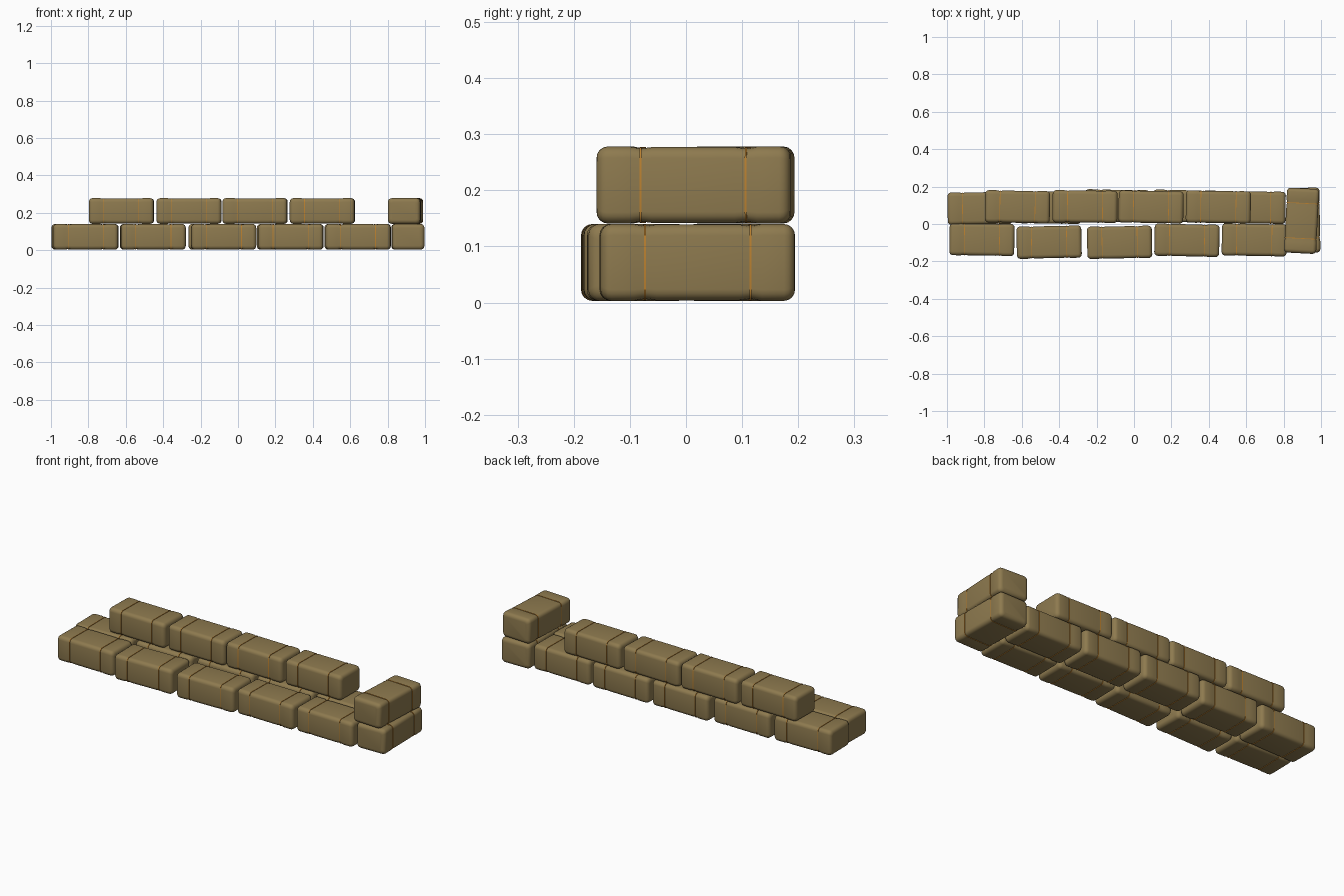
import bpy, bmesh, math

if "Cube" in bpy.data.objects:
    bpy.data.objects.remove(bpy.data.objects["Cube"])

L, W, H, R = 0.347, 0.173, 0.137, 0.02   # bale size and edge radius
STRING = 0.094                           # string distance from bale middle


def material(name, rgb):
    m = bpy.data.materials.new(name)
    m.diffuse_color = (*rgb, 1)
    m.use_nodes = True
    m.node_tree.nodes["Principled BSDF"].inputs["Base Color"].default_value = m.diffuse_color
    return m


straw = material("straw", (0.27, 0.195, 0.078))
twine = material("orange_twine", (0.50, 0.22, 0.03))


def ring(bm, x, inset, r=R):
    """Rounded rectangle cross-section in the yz plane."""
    verts = []
    hw, hh = W / 2 - inset, H / 2 - inset
    r = max(r - inset * 0.5, 0.006)
    for k, (sy, sz) in enumerate([(1, 1), (-1, 1), (-1, -1), (1, -1)]):
        for i in range(5):
            a = math.pi / 2 * (k + i / 4)
            verts.append(bm.verts.new((x, sy * (hw - r) + r * math.cos(a),
                                       sz * (hh - r) + r * math.sin(a))))
    return verts


def bridge(bm, a, b, mat):
    n = len(a)
    for i in range(n):
        f = bm.faces.new((a[i], a[(i + 1) % n], b[(i + 1) % n], b[i]))
        f.material_index = mat


def bale(name, x, y, z, deg):
    bm = bmesh.new()
    # straw body: rounded ends, pinched where the strings run
    half = [(0, 0.001), (STRING - 0.02, 0.001), (STRING - 0.004, 0.003),
            (STRING + 0.004, 0.003), (STRING + 0.02, 0.0)]
    for i in range(5):
        a = math.pi / 2 * i / 4
        half.append((L / 2 - R + R * math.sin(a), R * (1 - math.cos(a))))
    stations = [(-px, d) for px, d in reversed(half[1:])] + half
    loops = [ring(bm, px, d) for px, d in stations]
    for a, b in zip(loops, loops[1:]):
        bridge(bm, a, b, 0)
    bm.faces.new(loops[0])
    bm.faces.new(loops[-1])
    # two strings around the bale
    for s in (-STRING, STRING):
        t = 0.0017
        band = [ring(bm, s + dx, d) for dx, d in
                ((-t, 0.004), (-t, 0.0005), (t, 0.0005), (t, 0.004))]
        for i in range(4):
            bridge(bm, band[i], band[(i + 1) % 4], 1)
    bmesh.ops.recalc_face_normals(bm, faces=bm.faces)
    me = bpy.data.meshes.new(name)
    bm.to_mesh(me)
    bm.free()
    me.materials.append(straw)
    me.materials.append(twine)
    ob = bpy.data.objects.new(name, me)
    bpy.context.collection.objects.link(ob)
    ob.location = (x, y, z)
    ob.rotation_euler = (0, 0, math.radians(deg))
    bpy.ops.object.select_all(action='DESELECT')
    ob.select_set(True)
    bpy.context.view_layer.objects.active = ob
    bpy.ops.object.shade_smooth_by_angle(angle=math.radians(40))


Z1, Z2 = 0.0715, 0.2095

# bottom course, front row
for i, (x, y, d) in enumerate([(-0.813, -0.083, -1), (-0.454, -0.097, 1.2), (-0.077, -0.098, 1),
                               (0.283, -0.087, -1.2), (0.643, -0.085, -1)]):
    bale(f"front_bale_{i + 1}", x, y, Z1, d)

# bottom course, back row
for i, (x, y, d) in enumerate([(-0.823, 0.084, 0.8), (-0.457, 0.088, -1), (-0.09, 0.097, -1),
                               (0.275, 0.095, -1), (0.637, 0.088, -0.8)]):
    bale(f"back_bale_{i + 1}", x, y, Z1, d)

# upper course
for i, (x, y, d) in enumerate([(-0.623, 0.092, -1), (-0.262, 0.093, -0.7), (0.091, 0.091, -1.2),
                               (0.451, 0.091, -1)]):
    bale(f"upper_bale_{i + 1}", x, y, Z2, d)

# crosswise bales at the right end
bale("end_bale_lower", 0.908, 0.02, Z1, 90.8)
bale("end_bale_upper", 0.896, 0.017, Z2, 87)
